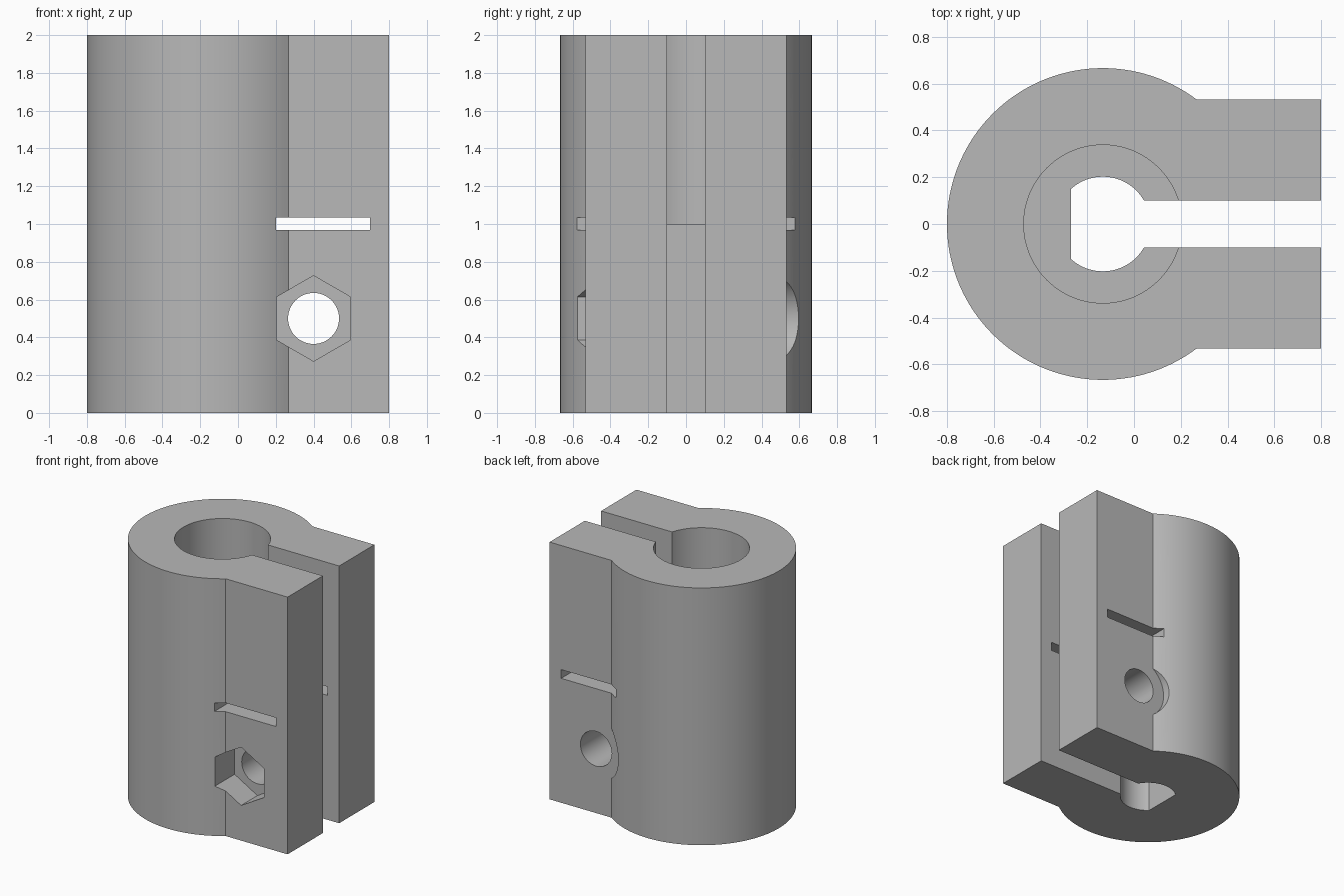
import bpy, bmesh
from math import sin, cos, pi, asin, sqrt, radians
from mathutils import Matrix, Vector

old = bpy.data.objects.get("Cube")
if old:
    bpy.data.objects.remove(old, do_unlink=True)

CX = -0.1333          # axis of the shaft bore
R_BODY, FLANGE_Y, END_X = 0.6667, 0.5333, 0.8
BOLT_X, BOLT_HEIGHTS = 0.4, (0.5, 1.5)

grey = bpy.data.materials.new("plain grey")
grey.use_nodes = True
colour = (0.48, 0.48, 0.48, 1)
grey.diffuse_color = colour
grey.node_tree.nodes["Principled BSDF"].inputs["Base Color"].default_value = colour


def arc(radius, start, end, steps):
    """Points on an arc around the bore axis."""
    angles = [start + (end - start) * i / steps for i in range(steps + 1)]
    return [(CX + radius * cos(a), radius * sin(a)) for a in angles]


def prism(name, outline, low, high, matrix=Matrix()):
    """Extrude an outline from low to high along its local z."""
    bm = bmesh.new()
    face = bm.faces.new([bm.verts.new((x, y, low)) for x, y in outline])
    moved = bmesh.ops.extrude_face_region(bm, geom=[face])["geom"]
    bmesh.ops.translate(bm, vec=(0, 0, high - low),
                        verts=[v for v in moved if isinstance(v, bmesh.types.BMVert)])
    bm.transform(matrix)
    bmesh.ops.recalc_face_normals(bm, faces=bm.faces)
    mesh = bpy.data.meshes.new(name)
    bm.to_mesh(mesh)
    bm.free()
    mesh.materials.append(grey)
    obj = bpy.data.objects.new(name, mesh)
    bpy.context.collection.objects.link(obj)
    return obj


def cross_hole(name, z, radius, sides, y_low, y_high):
    """Round or hexagonal cutter running front to back at a bolt position."""
    ring = [(radius * sin(2 * pi * i / sides), radius * cos(2 * pi * i / sides))
            for i in range(sides)]
    # local x, y, z become world x, z, y
    swap = Matrix(((1, 0, 0, BOLT_X), (0, 0, 1, 0), (0, 1, 0, z), (0, 0, 0, 1)))
    return prism(name, ring, y_low, y_high, swap)


def box(x1, x2, y):
    return [(x1, -y), (x2, -y), (x2, y), (x1, y)]


# Round body running into the flat clamping flange
joint = asin(FLANGE_Y / R_BODY)
outline = arc(R_BODY, joint, 2 * pi - joint, 96)
outline += [(END_X, -FLANGE_Y), (END_X, FLANGE_Y)]
body = prism("clamp_body", outline, 0, 2)

# Wide upper bore, lower D-shaped bore, clamping gap and side slot
flat = pi - asin(0.15 / 0.2025)
cutters = [
    prism("upper_bore_cutter", arc(0.3383, 0, 2 * pi, 96)[:-1], 1, 2.1),
    prism("lower_bore_cutter", arc(0.2025, -flat, flat, 64), -0.1, 1.05),
    prism("clamp_gap_cutter", box(CX, 1, 0.1), -0.1, 2.1),
    prism("side_slot_cutter", box(0.2, 0.7, 1), 0.967, 1.035),
]

# Bolt holes, nut pockets at the front and bolt head seats at the back
for z in BOLT_HEIGHTS:
    cutters.append(cross_hole("bolt_hole_cutter", z, 0.135, 48, -1, 1))
    cutters.append(cross_hole("nut_pocket_cutter", z, 0.2265, 6, -1, -0.333))
    cutters.append(cross_hole("head_seat_cutter", z, 0.2345, 64, FLANGE_Y, 1))

for cutter in cutters:
    cut = body.modifiers.new(cutter.name, 'BOOLEAN')
    cut.operation = 'DIFFERENCE'
    cut.solver = 'EXACT'
    cut.object = cutter

# Bake the cuts, then remove the cutters
bpy.context.view_layer.update()
graph = bpy.context.evaluated_depsgraph_get()
body_mesh = bpy.data.meshes.new_from_object(body.evaluated_get(graph))
body.modifiers.clear()
body.data = body_mesh
for cutter in cutters:
    bpy.data.objects.remove(cutter, do_unlink=True)

bpy.ops.object.select_all(action='DESELECT')
body.select_set(True)
bpy.context.view_layer.objects.active = body
bpy.ops.object.shade_smooth_by_angle(angle=radians(20))
